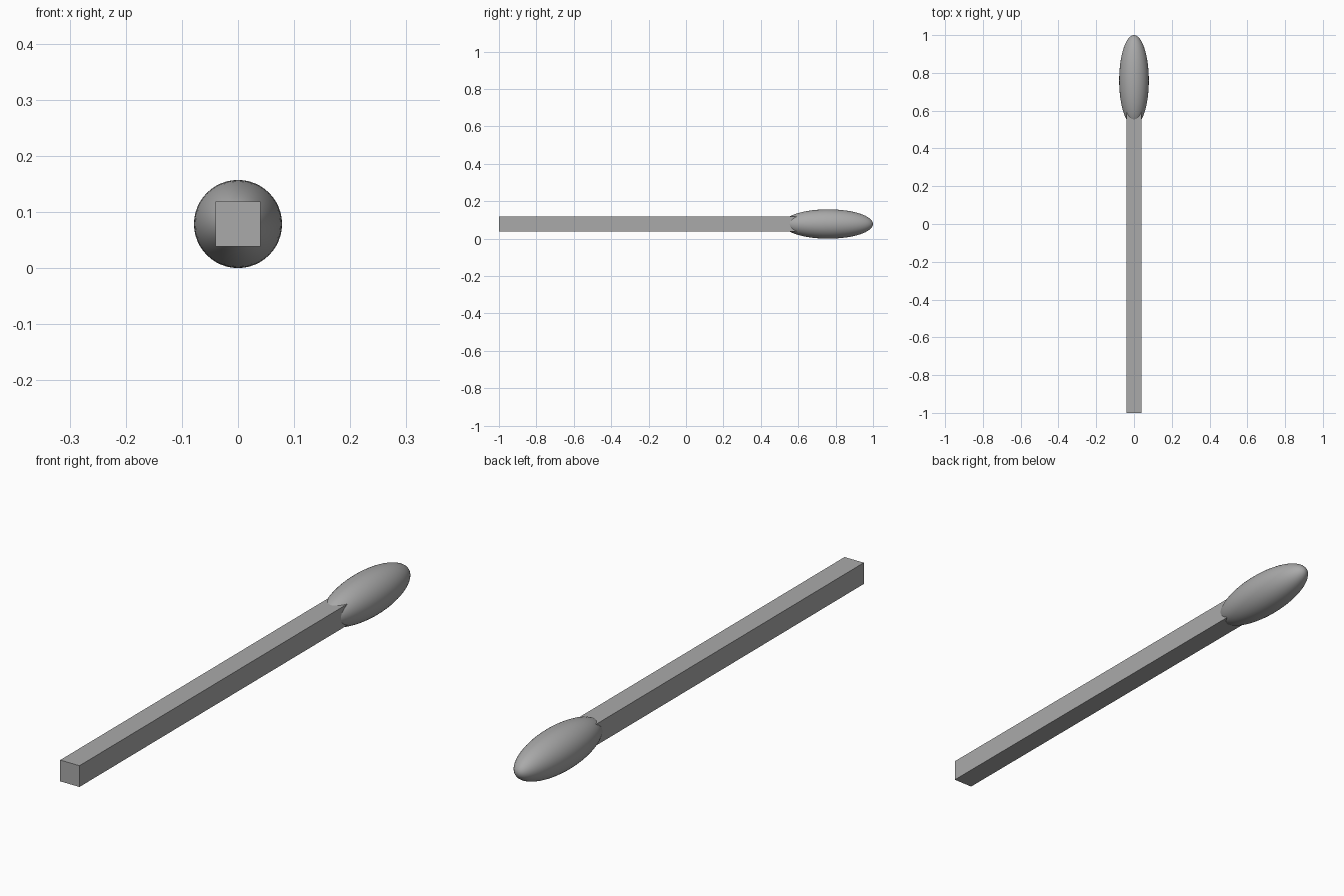
import bpy
import math

if "Cube" in bpy.data.objects:
    bpy.data.objects.remove(bpy.data.objects["Cube"], do_unlink=True)

HEAD_RADIUS = 0.0785
HEAD_HALF_LENGTH = 0.24
STICK_WIDTH = 0.08
AXIS_Z = HEAD_RADIUS
HEAD_Y = 1 - HEAD_HALF_LENGTH

# One grey for both parts
grey = bpy.data.materials.new("plain_grey")
grey.use_nodes = True
colour = (0.4, 0.4, 0.4, 1)
grey.diffuse_color = colour
grey.node_tree.nodes["Principled BSDF"].inputs["Base Color"].default_value = colour


def finish(name, scale):
    """Name the new part, apply its size and give it the grey."""
    part = bpy.context.object
    part.name = name
    part.scale = scale
    bpy.ops.object.transform_apply(location=False, rotation=True, scale=True)
    part.data.materials.append(grey)
    return part


# Square stick, running into the middle of the head
stick_length = HEAD_Y + 1
bpy.ops.mesh.primitive_cube_add(size=1, location=(0, HEAD_Y - stick_length / 2, AXIS_Z))
finish("stick", (STICK_WIDTH, stick_length, STICK_WIDTH))

# Smooth elongated head with its poles along the stick
bpy.ops.mesh.primitive_uv_sphere_add(segments=48, ring_count=32, radius=1,
                                     location=(0, HEAD_Y, AXIS_Z),
                                     rotation=(math.pi / 2, 0, 0))
finish("match_head", (HEAD_RADIUS, HEAD_RADIUS, HEAD_HALF_LENGTH))
bpy.ops.object.shade_smooth()
